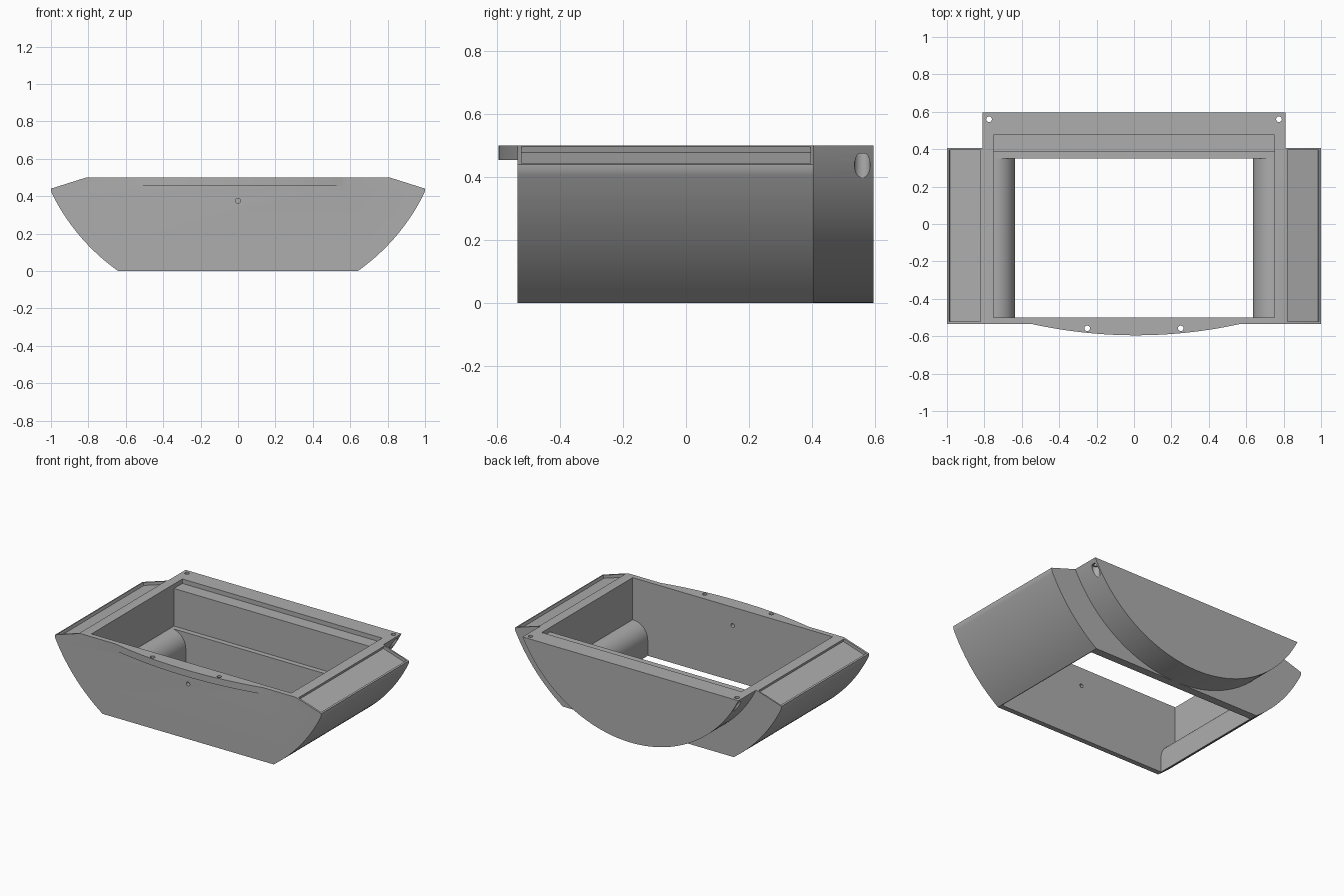
import bpy, bmesh, math
from mathutils import Matrix, Vector

if "Cube" in bpy.data.objects:
    bpy.data.objects.remove(bpy.data.objects["Cube"], do_unlink=True)

grey = bpy.data.materials.new("plain grey")
grey.use_nodes = True
COLOUR = (0.42, 0.42, 0.42, 1)
grey.diffuse_color = COLOUR
grey.node_tree.nodes["Principled BSDF"].inputs["Base Color"].default_value = COLOUR

TOP = 0.5
AXIS_Z = 0.906          # shared centre of the rocker arcs
OUTER_R, INNER_R = 1.11, 0.906


def prism(name, points, low, high, axis="Y"):
    """Extrude a closed profile (x,z along Y, or x,y along Z)."""
    bm = bmesh.new()
    at = (lambda p, d: (p[0], d, p[1])) if axis == "Y" else (lambda p, d: (p[0], p[1], d))
    face = bm.faces.new([bm.verts.new(at(p, low)) for p in points])
    ext = bmesh.ops.extrude_face_region(bm, geom=[face])
    moved = [v for v in ext["geom"] if isinstance(v, bmesh.types.BMVert)]
    shift = Vector((0, high - low, 0)) if axis == "Y" else Vector((0, 0, high - low))
    bmesh.ops.translate(bm, verts=moved, vec=shift)
    return finish(name, bm)


def finish(name, bm):
    bmesh.ops.recalc_face_normals(bm, faces=bm.faces)
    mesh = bpy.data.meshes.new(name)
    bm.to_mesh(mesh)
    bm.free()
    mesh.materials.append(grey)
    obj = bpy.data.objects.new(name, mesh)
    bpy.context.collection.objects.link(obj)
    return obj


def box(name, x, y, z):
    return prism(name, [(x[0], y[0]), (x[1], y[0]), (x[1], y[1]), (x[0], y[1])], *z, axis="Z")


def drill(name, x, y, z, radius, depth, matrix=Matrix()):
    bm = bmesh.new()
    bmesh.ops.create_cone(bm, cap_ends=True, segments=24, radius1=radius, radius2=radius,
                          depth=depth, matrix=Matrix.Translation((x, y, z)) @ matrix)
    return finish(name, bm)


def combine(target, other, operation):
    mod = target.modifiers.new(other.name, "BOOLEAN")
    mod.operation, mod.solver, mod.object = operation, "EXACT", other
    bpy.context.view_layer.objects.active = target
    bpy.ops.object.modifier_apply(modifier=mod.name)
    bpy.data.objects.remove(other, do_unlink=True)


def mirrored(half):
    return half + [(-x, z) for x, z in reversed(half)]


def arc_x(radius, z):
    return math.sqrt(radius ** 2 - (AXIS_Z - z) ** 2)


# Main tray with curved flanks and sloping shoulders
flank = [(min(1, arc_x(OUTER_R, 0.42 * i / 32)), 0.42 * i / 32) for i in range(33)]
tray = prism("tray_body", mirrored(flank + [(1, 0.44), (0.81, TOP)]), -0.535, 0.405)

# Rear segment with a round underside, overlapping into the back wall
sweep = math.acos((AXIS_Z - TOP) / INNER_R)
rocker = [(INNER_R * math.sin(sweep * i / 32), AXIS_Z - INNER_R * math.cos(sweep * i / 32))
          for i in range(-32, 33)]
combine(tray, prism("rear_segment", rocker, 0.38, 0.595), "UNION")

# Shallow bowed lip on the front
bow_r = 2.6
lip = [(0.01 + bow_r * math.sin(a), -0.595 + bow_r * (1 - math.cos(a)))
       for a in (0.222 * i / 24 for i in range(-24, 25))]
lip += [(0.55, -0.515), (-0.53, -0.515)]
combine(tray, prism("front_lip", lip, 0.455, TOP, "Z"), "UNION")

# Central opening, with rounded humps along its lower sides
hump = [(0.637, -0.1)]
for i in range(13):
    a = math.pi / 2 * i / 12
    hump.append((0.747 - 0.11 * math.cos(a), 0.105 + 0.11 * math.sin(a)))
hump += [(0.75, 0.215), (0.75, 0.6)]
combine(tray, prism("opening_cutter", mirrored(hump), -0.5, 0.35), "DIFFERENCE")

# Stepped ledges in the back wall
for name, y, z in (("lower_ledge", 0.385, 0.215), ("upper_ledge", 0.475, 0.47)):
    combine(tray, box(name, (-0.75, 0.75), (0.2, y), (z, 0.6)), "DIFFERENCE")

# Recessed panels in both shoulders
slope = math.atan2(0.06, 0.19)
for side in (-1, 1):
    recess = box("shoulder_recess", (-0.088, 0.088), (-0.522, 0.395), (-0.02, 0.04))
    recess.data.transform(Matrix.Translation((side * 0.905, 0, 0.47))
                          @ Matrix.Rotation(side * slope, 4, "Y"))
    combine(tray, recess, "DIFFERENCE")

# Screw holes with counterbores from below
for side in (-1, 1):
    for x, y, low, seat in ((0.775, 0.56, 0.3, 0.475), (0.25, -0.558, 0.435, 0.485)):
        if y > 0:
            combine(tray, drill("counterbore", side * x, y, (low + seat) / 2, 0.025, seat - low), "DIFFERENCE")
        else:
            combine(tray, drill("lip_bore", side * x, y, (0.455 + seat) / 2 - 0.01, 0.022, seat - 0.435), "DIFFERENCE")
        combine(tray, drill("screw_hole", side * x, y, TOP, 0.015, 0.08), "DIFFERENCE")

# Small hole through the front wall
combine(tray, drill("front_hole", 0, -0.52, 0.375, 0.013, 0.1,
                    Matrix.Rotation(math.pi / 2, 4, "X")), "DIFFERENCE")

bpy.ops.object.select_all(action="DESELECT")
tray.select_set(True)
bpy.context.view_layer.objects.active = tray
bpy.ops.object.shade_smooth_by_angle(angle=math.radians(25))
